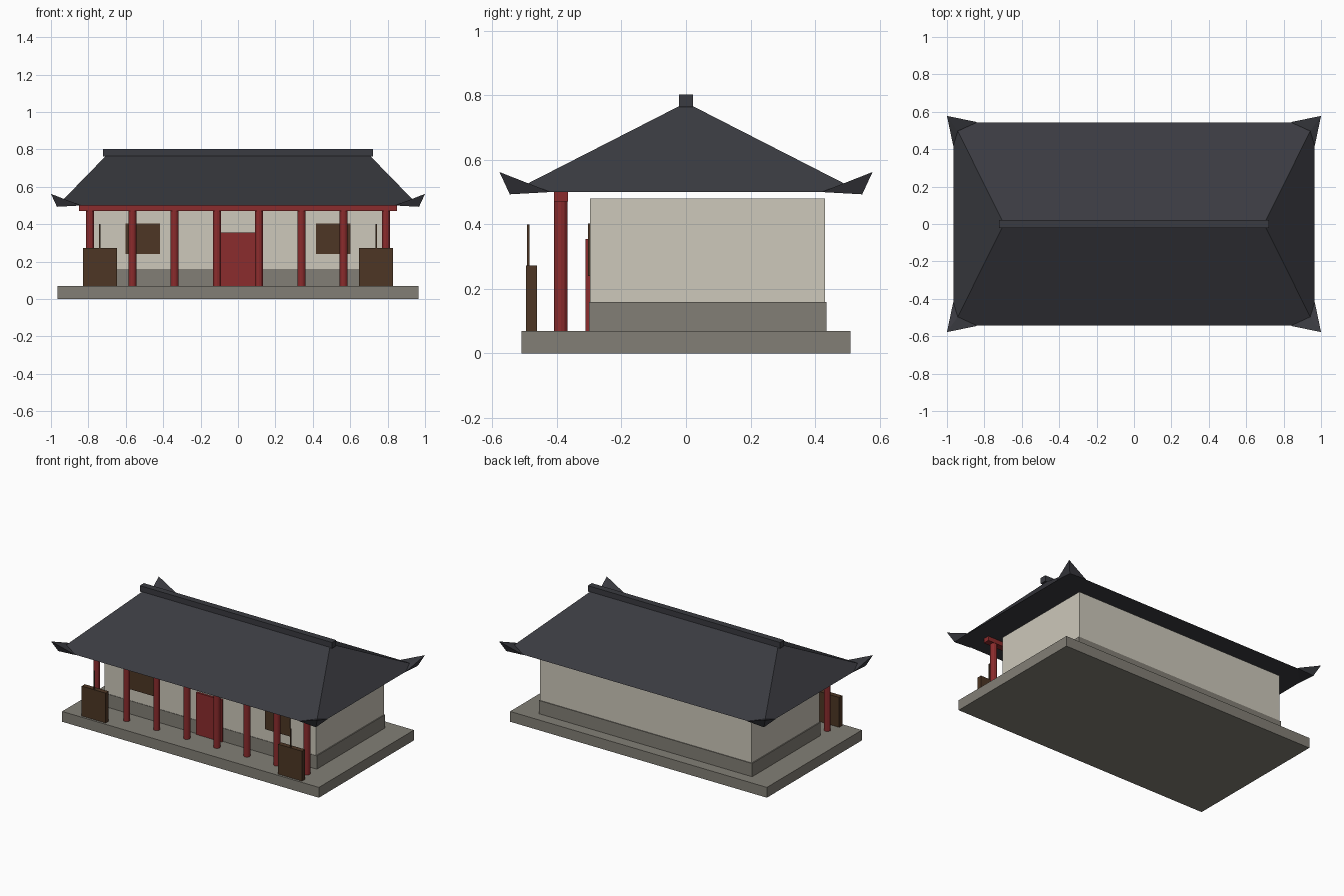
import bpy, bmesh, math
from mathutils import Vector

if "Cube" in bpy.data.objects:
    bpy.data.objects.remove(bpy.data.objects["Cube"])


def material(name, rgb):
    m = bpy.data.materials.new(name)
    m.diffuse_color = (*rgb, 1)
    m.use_nodes = True
    m.node_tree.nodes["Principled BSDF"].inputs["Base Color"].default_value = m.diffuse_color
    return m


STONE = material("grey stone", (0.225, 0.212, 0.18))
PLASTER = material("cream plaster", (0.61, 0.58, 0.495))
RED = material("red paint", (0.26, 0.025, 0.026))
WOOD = material("dark brown wood", (0.074, 0.037, 0.018))
TILE = material("charcoal roof tile", (0.042, 0.043, 0.052))


def finish(name, bm, mat):
    bmesh.ops.recalc_face_normals(bm, faces=bm.faces)
    me = bpy.data.meshes.new(name)
    bm.to_mesh(me)
    bm.free()
    me.materials.append(mat)
    ob = bpy.data.objects.new(name, me)
    bpy.context.collection.objects.link(ob)
    return ob


def box(name, x, y, z, mat):
    """Box from (min, max) ranges."""
    bm = bmesh.new()
    bmesh.ops.create_cube(bm, size=1)
    for v in bm.verts:
        v.co = [r[0] if c < 0 else r[1] for r, c in zip((x, y, z), v.co)]
    return finish(name, bm, mat)


def hull(name, points, mat):
    """Convex solid around a few points."""
    bm = bmesh.new()
    for p in points:
        bm.verts.new(p)
    bmesh.ops.convex_hull(bm, input=bm.verts)
    bmesh.ops.dissolve_limit(bm, angle_limit=0.01, verts=bm.verts, edges=bm.edges)
    return finish(name, bm, mat)


# Platform, plinth and walls
box("platform", (-0.965, 0.965), (-0.51, 0.51), (0, 0.07), STONE)
box("wall_plinth", (-0.802, 0.802), (-0.30, 0.435), (0.07, 0.16), STONE)
box("walls", (-0.795, 0.795), (-0.297, 0.43), (0.16, 0.48), PLASTER)

# Door
box("door", (-0.097, 0.097), (-0.311, -0.295), (0.07, 0.355), RED)

# Windows, notice boards and their thin poles on both sides
for side, s in (("left", -1), ("right", 1)):
    def span(c, h):
        return (s * c - h, s * c + h)
    box("window_" + side, span(0.51, 0.0925), (-0.304, -0.296), (0.24, 0.403), WOOD)
    box("board_" + side, span(0.738, 0.09), (-0.495, -0.462), (0.07, 0.273), WOOD)
    box("board_pole_" + side, span(0.738, 0.004), (-0.492, -0.485), (0.27, 0.40), WOOD)

# Porch columns and beam
for i in range(8):
    bm = bmesh.new()
    bmesh.ops.create_cone(bm, cap_ends=True, segments=12, radius1=0.021,
                          radius2=0.021, depth=0.41)
    bmesh.ops.translate(bm, verts=bm.verts,
                        vec=Vector((-0.791 + i * 0.226, -0.3875, 0.275)))
    finish(f"column_{i + 1}", bm, RED)
box("porch_beam", (-0.85, 0.85), (-0.409, -0.366), (0.47, 0.502), RED)

# Hipped roof and ridge
eaves = [(sx * 0.965, sy * 0.542, 0.50) for sx in (-1, 1) for sy in (-1, 1)]
hull("hip_roof", eaves + [(-0.695, 0, 0.777), (0.695, 0, 0.777)], TILE)
box("roof_ridge", (-0.723, 0.723), (-0.022, 0.022), (0.763, 0.803), TILE)

# Upturned eave corners: tip, two eave points, hip point, lower corner
flare = [(1.0, 0.578, 0.562), (0.84, 0.545, 0.50), (0.967, 0.42, 0.50),
         (0.945, 0.50, 0.526), (0.968, 0.546, 0.493)]
for sx in (-1, 1):
    for sy in (-1, 1):
        name = f"eave_corner_{'front' if sy < 0 else 'back'}_{'left' if sx < 0 else 'right'}"
        hull(name, [(sx * x, sy * y, z) for x, y, z in flare], TILE)
